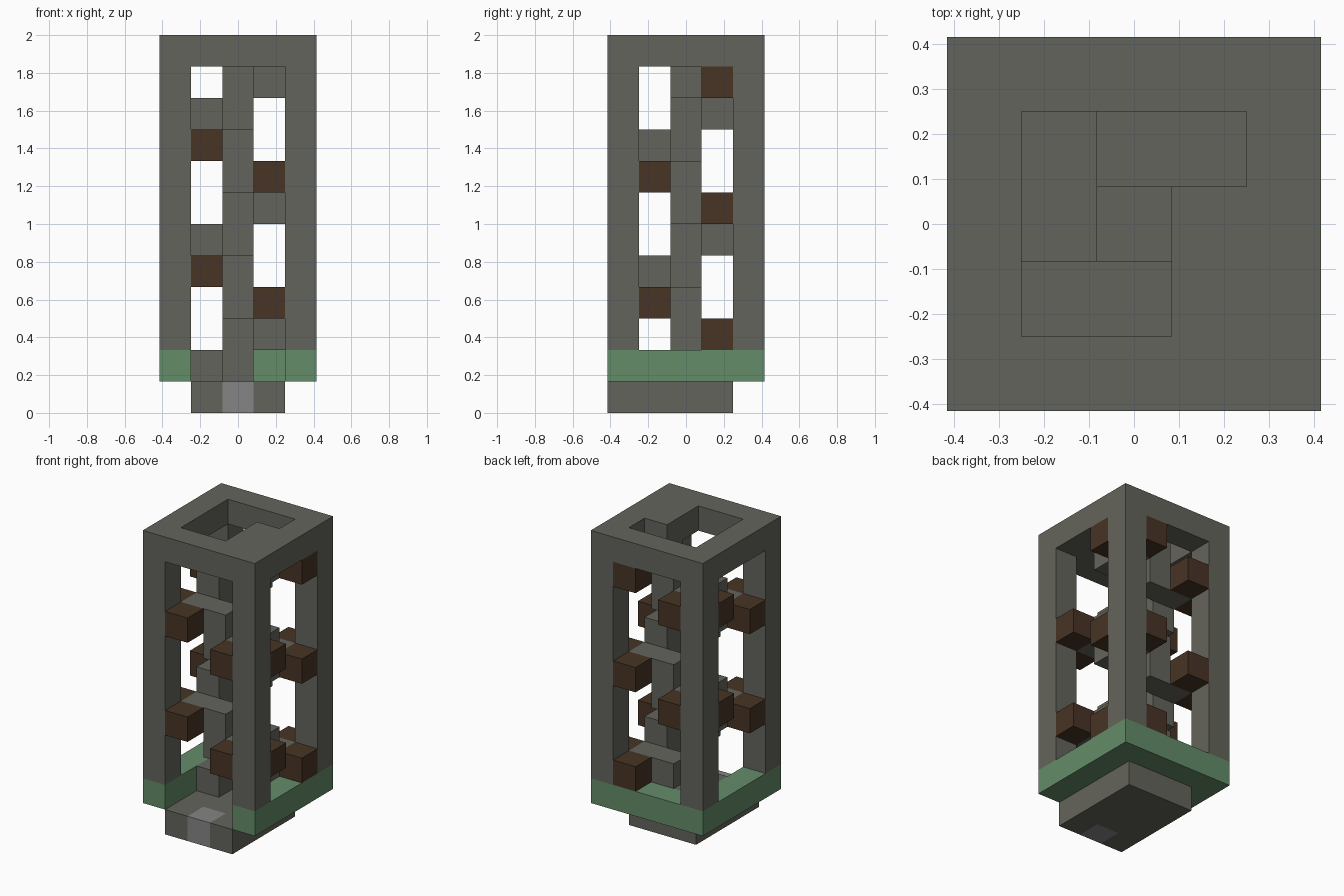
import bpy
import bmesh

if "Cube" in bpy.data.objects:
    bpy.data.objects.remove(bpy.data.objects["Cube"])

U = 1 / 6  # one building block


def material(name, rgb):
    mat = bpy.data.materials.new(name)
    mat.use_nodes = True
    mat.diffuse_color = (*rgb, 1)
    bsdf = next(n for n in mat.node_tree.nodes if n.type == 'BSDF_PRINCIPLED')
    bsdf.inputs["Base Color"].default_value = (*rgb, 1)
    bsdf.inputs["Roughness"].default_value = 0.9
    return mat


STONE = material("stone_grey", (0.127, 0.127, 0.107))
GREEN = material("moss_green", (0.127, 0.262, 0.141))
WOOD = material("dark_wood", (0.065, 0.034, 0.018))
PALE = material("pale_grey", (0.235, 0.235, 0.235))


def turn(points, quarter):
    """Rotate plan points clockwise by quarter turns."""
    for _ in range(quarter % 4):
        points = [(y, -x) for x, y in points]
    return points


def rect(x0, y0, x1, y1):
    return [(x0, y0), (x1, y0), (x1, y1), (x0, y1)]


def prism(name, mat, outlines, z0, z1):
    """Extrude plan outlines, given in blocks, from level z0 to z1."""
    bm = bmesh.new()
    for outline in outlines:
        face = bm.faces.new([bm.verts.new((x * U, y * U, z0 * U)) for x, y in outline])
        new = bmesh.ops.extrude_face_region(bm, geom=[face])["geom"]
        for v in new:
            if isinstance(v, bmesh.types.BMVert):
                v.co.z = z1 * U
    bmesh.ops.recalc_face_normals(bm, faces=bm.faces)
    mesh = bpy.data.meshes.new(name)
    bm.to_mesh(mesh)
    bm.free()
    mesh.materials.append(mat)
    obj = bpy.data.objects.new(name, mesh)
    bpy.context.collection.objects.link(obj)
    return obj


# Base slab, notched at the front for the pale door stone
prism("base_slab", STONE, [[(-1.5, -2.5), (-0.5, -2.5), (-0.5, -1.5), (0.5, -1.5),
                            (0.5, -2.5), (1.5, -2.5), (1.5, 1.5), (-1.5, 1.5)]], 0, 1)
prism("door_stone", PALE, [rect(-0.5, -2.5, 0.5, -1.5)], 0, 1)

# Green plinth, open at the front
prism("plinth", GREEN, [[(-2.5, -2.5), (-1.5, -2.5), (-1.5, 1.5), (1.5, 1.5),
                         (1.5, -2.5), (2.5, -2.5), (2.5, 2.5), (-2.5, 2.5)]], 1, 2)

# Corner posts and the top frame
prism("corner_posts", STONE, [turn(rect(1.5, 1.5, 2.5, 2.5), q) for q in range(4)], 2, 11)
prism("top_frame", STONE, [turn(rect(-2.5, 1.5, 1.5, 2.5), q) for q in range(4)], 11, 12)

# Spiral stair: an L-shaped step per level, each a quarter turn on
L_STEP = [(-0.5, 0.5), (0.5, 0.5), (0.5, -0.5), (1.5, -0.5), (1.5, 1.5), (-0.5, 1.5)]
for level in range(1, 11):
    q = level - 2
    prism(f"step_{level}", STONE, [turn(L_STEP, q)], level, level + 1)
    # Wooden beam ends fill the wall openings beside each step
    if level > 1:
        ends = [rect(1.5, 0.5, 2.5, 1.5), rect(0.5, 1.5, 1.5, 2.5)]
        prism(f"beam_ends_{level}", WOOD, [turn(e, q) for e in ends], level, level + 1)

# Last landing, flush with the top frame
prism("top_landing", STONE, [rect(0.5, -1.5, 1.5, 0.5)], 11, 12)
